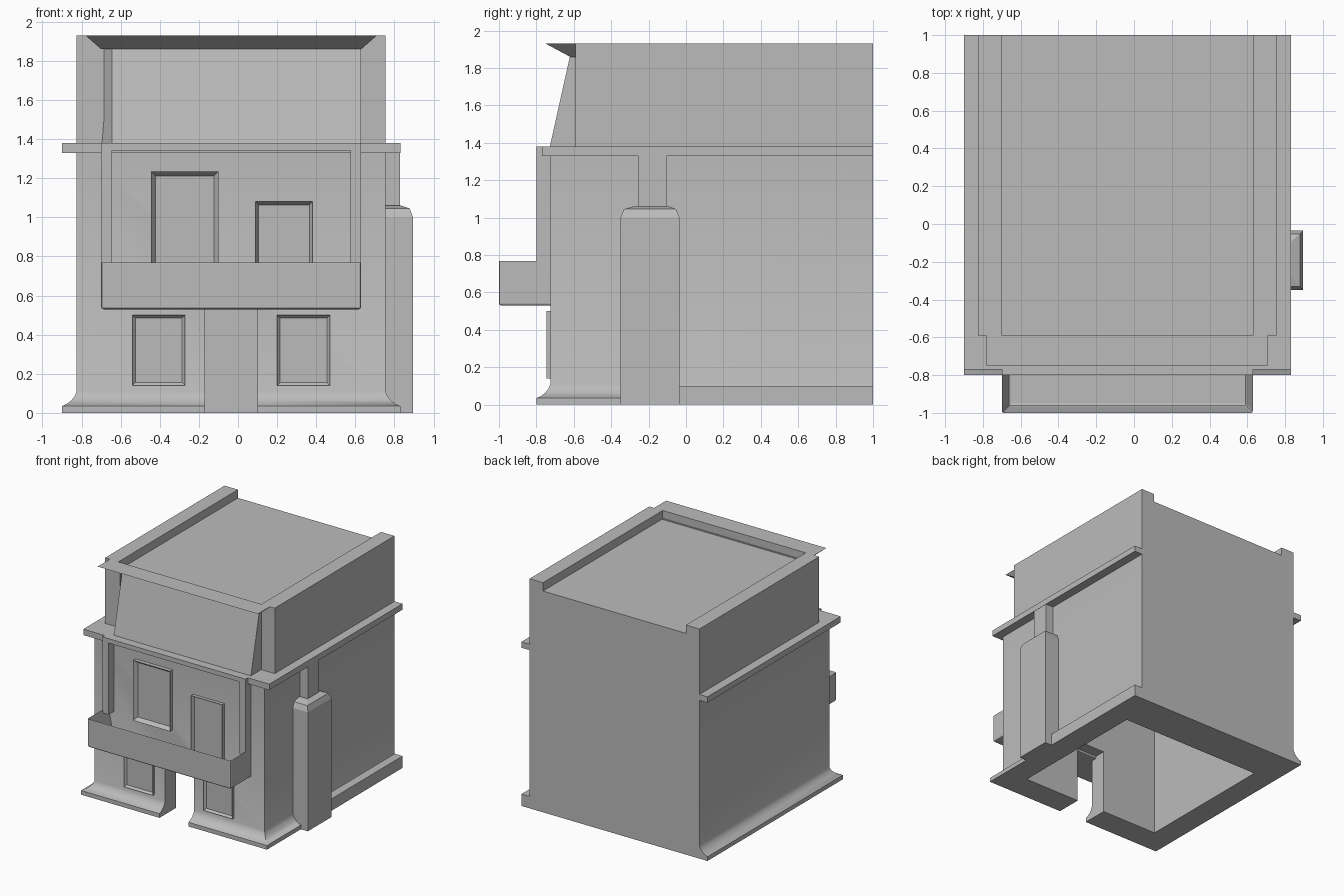
import bpy, bmesh

cube = bpy.data.objects.get("Cube")
if cube:
    bpy.data.objects.remove(cube)

GREY = (0.5, 0.5, 0.5, 1)
mat = bpy.data.materials.new("plain grey")
mat.use_nodes = True
mat.diffuse_color = GREY
mat.node_tree.nodes["Principled BSDF"].inputs["Base Color"].default_value = GREY

# Shell limits
LEFT, RIGHT, FRONT, BACK = -0.825, 0.755, -0.725, 1.0
BAY_L, BAY_R = -0.70, 0.63


def finish(name, bm):
    bmesh.ops.recalc_face_normals(bm, faces=bm.faces)
    mesh = bpy.data.meshes.new(name)
    bm.to_mesh(mesh)
    bm.free()
    mesh.materials.append(mat)
    ob = bpy.data.objects.new(name, mesh)
    bpy.context.collection.objects.link(ob)
    return ob


def loft_bm(loops):
    """Closed solid through loops of equal point count."""
    bm = bmesh.new()
    rows = [[bm.verts.new(p) for p in loop] for loop in loops]
    n = len(rows[0])
    for a, b in zip(rows, rows[1:]):
        for i in range(n):
            j = (i + 1) % n
            bm.faces.new((a[i], a[j], b[j], b[i]))
    bm.faces.new(rows[0][::-1])
    bm.faces.new(rows[-1])
    return bm


def rect(x0, x1, y0, y1, z):
    return [(x0, y0, z), (x1, y0, z), (x1, y1, z), (x0, y1, z)]


def box_bm(x0, x1, y0, y1, z0, z1):
    return loft_bm([rect(x0, x1, y0, y1, z0), rect(x0, x1, y0, y1, z1)])


def box(name, *size):
    return finish(name, box_bm(*size))


def sunk_box(name, size, axis, rim, depth):
    """Box with one face (front or top) inset and pushed in."""
    bm = box_bm(*size)
    bmesh.ops.recalc_face_normals(bm, faces=bm.faces)
    if axis == "front":
        face = min(bm.faces, key=lambda f: f.calc_center_median().y)
    else:
        face = max(bm.faces, key=lambda f: f.calc_center_median().z)
    push = -face.normal.copy() * depth
    bmesh.ops.inset_region(bm, faces=[face], thickness=rim)
    bmesh.ops.translate(bm, verts=face.verts, vec=push)
    return finish(name, bm)


def activate(ob):
    bpy.ops.object.select_all(action="DESELECT")
    ob.select_set(True)
    bpy.context.view_layer.objects.active = ob


def cut(ob, *size):
    cutter = box("cutter", *size)
    cutter.hide_render = True
    mod = ob.modifiers.new("cut", "BOOLEAN")
    mod.operation = "DIFFERENCE"
    mod.solver = "EXACT"
    mod.object = cutter
    activate(ob)
    bpy.ops.object.modifier_apply(modifier=mod.name)
    bpy.data.objects.remove(cutter)


# House walls with flared foot, hollow room and doorway
flare = [(0.075, 0), (0.075, 0.035), (0.05, 0.046), (0.027, 0.064),
         (0.01, 0.085), (0, 0.11), (0, 1.34)]
walls = finish("house_walls", loft_bm(
    [rect(LEFT - o, RIGHT + o, FRONT - o, BACK, z) for o, z in flare]))
cut(walls, BAY_L, BAY_R, -0.58, 0.66, -0.1, 1.3)
cut(walls, -0.17, 0.10, -1.2, -0.5, -0.1, 0.55)
activate(walls)
bpy.ops.object.shade_smooth_by_angle(angle=0.6)

box("right_plinth", 0.70, 0.83, -0.05, BACK, 0, 0.10)

# Ledge around the upper floor
box("ledge", -0.90, 0.83, -0.77, BACK, 1.33, 1.38)
box("bay_lintel", BAY_L, BAY_R, -0.80, -0.70, 1.342, 1.38)
for side, x in (("left", 0.575), ("right", BAY_L)):
    box(side + "_bay_post", x, x + 0.055, -0.80, -0.70, 0.74, 1.36)

# Attic with raised side parapets and a sunken roof
profile = [(LEFT, 1.37), (RIGHT, 1.37), (RIGHT, 1.93), (BAY_R, 1.93),
           (BAY_R, 1.86), (BAY_L, 1.86), (BAY_L, 1.93), (LEFT, 1.93)]
finish("attic", loft_bm([[(x, y, z) for x, z in profile] for y in (-0.59, BACK)]))


# Sloping attic front and flared cornice
def tapered(x0, x1, y, z):
    return [(x0, y, z), (x1, y, z), (BAY_R, -0.58, z), (BAY_L, -0.58, z)]


finish("sloping_front", loft_bm([tapered(-0.645, BAY_R, -0.73, 1.37),
                                 tapered(-0.645, BAY_R, -0.62, 1.865)]))
finish("cornice", loft_bm([rect(BAY_L, BAY_R, -0.62, -0.59, 1.86),
                           rect(-0.78, 0.71, -0.75, -0.59, 1.93)]))

# Balcony trough
balcony = sunk_box("balcony", (BAY_L, BAY_R, -1.0, -0.675, 0.53, 0.775),
                   "top", 0.052, 0.18)
bevel = balcony.modifiers.new("soft_edges", "BEVEL")
bevel.width = 0.012
bevel.segments = 2

# Windows and balcony door
for name, x0, x1, z0, z1, out in (
        ("lower_right_window", -0.54, -0.27, 0.14, 0.50, 0.02),
        ("lower_left_window", 0.20, 0.47, 0.14, 0.50, 0.02),
        ("upper_window", -0.445, -0.10, 0.73, 1.235, 0.035),
        ("balcony_door", 0.09, 0.38, 0.58, 1.08, 0.03)):
    rim = 0.033 if name == "upper_window" else 0.022
    sunk_box(name, (x0, x1, FRONT - out, -0.69, z0, z1), "front", rim, out - 0.003)

# Chimney stack on the right wall
finish("chimney", loft_bm([
    rect(0.70, 0.895, -0.35, -0.035, 0),
    rect(0.70, 0.895, -0.35, -0.035, 1.0),
    rect(0.70, 0.878, -0.332, -0.053, 1.045),
    rect(0.70, 0.835, -0.28, -0.09, 1.06)]))
box("chimney_neck", 0.70, 0.828, -0.255, -0.105, 1.04, 1.35)
